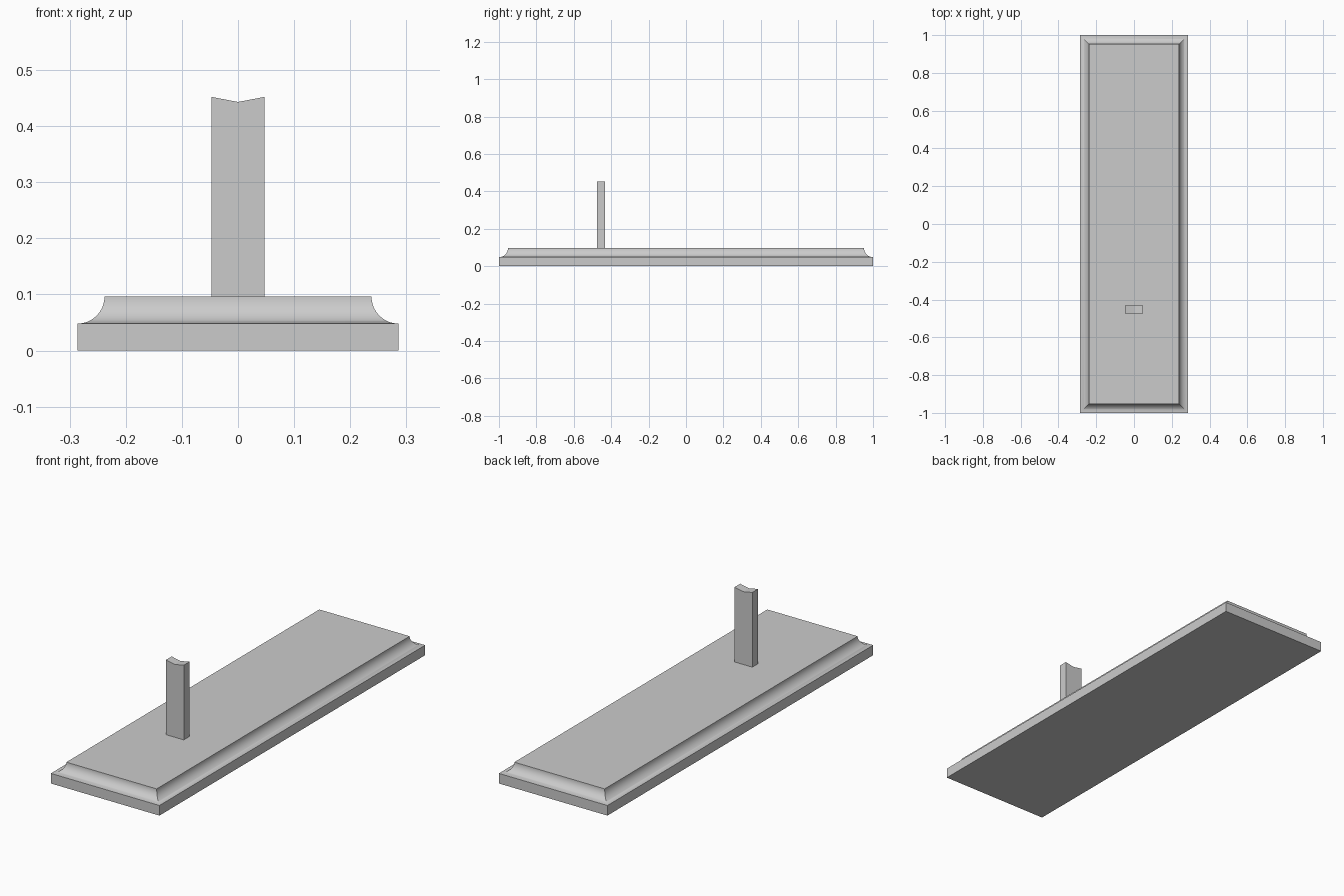
import bpy
import bmesh
from math import sin, cos, pi

HALF_X, HALF_Y = 0.286, 1.0    # base half sizes
COVE = 0.048                   # cove radius
PLINTH_TOP = 0.048
BASE_TOP = PLINTH_TOP + COVE
STEPS = 16

cube = bpy.data.objects.get("Cube")
if cube:
    bpy.data.objects.remove(cube, do_unlink=True)

grey = bpy.data.materials.new("plain grey")
grey.use_nodes = True
colour = (0.6, 0.6, 0.6, 1)
grey.diffuse_color = colour
grey.node_tree.nodes["Principled BSDF"].inputs["Base Color"].default_value = colour


def finish(bm, name):
    bmesh.ops.recalc_face_normals(bm, faces=bm.faces)
    mesh = bpy.data.meshes.new(name)
    bm.to_mesh(mesh)
    bm.free()
    mesh.materials.append(grey)
    obj = bpy.data.objects.new(name, mesh)
    bpy.context.collection.objects.link(obj)
    return obj


# Base: rectangular rings following a plinth and a concave quarter-round
profile = [(0, 0)]
for i in range(STEPS + 1):
    a = pi / 2 * i / STEPS
    profile.append((COVE * sin(a), BASE_TOP - COVE * cos(a)))

bm = bmesh.new()
rings = []
for inset, z in profile:
    x, y = HALF_X - inset, HALF_Y - inset
    rings.append([bm.verts.new((sx * x, sy * y, z))
                  for sx, sy in ((-1, -1), (1, -1), (1, 1), (-1, 1))])
for low, high in zip(rings, rings[1:]):
    for i in range(4):
        j = (i + 1) % 4
        bm.faces.new((low[i], low[j], high[j], high[i]))
bm.faces.new(rings[0])
bm.faces.new(rings[-1])
base = finish(bm, "moulded_base")

# Smooth cove with crisp mitres and edges
bpy.ops.object.select_all(action="DESELECT")
base.select_set(True)
bpy.context.view_layer.objects.active = base
bpy.ops.object.shade_smooth_by_angle(angle=pi / 6)

# Post: notched outline extruded in depth
outline = [(-0.047, BASE_TOP), (0.047, BASE_TOP), (0.047, 0.452),
           (0, 0.443), (-0.047, 0.452)]
bm = bmesh.new()
face = bm.faces.new([bm.verts.new((x, -0.475, z)) for x, z in outline])
extruded = bmesh.ops.extrude_face_region(bm, geom=[face])
bmesh.ops.translate(bm, vec=(0, 0.043, 0),
                    verts=[v for v in extruded["geom"] if isinstance(v, bmesh.types.BMVert)])
finish(bm, "notched_post")
